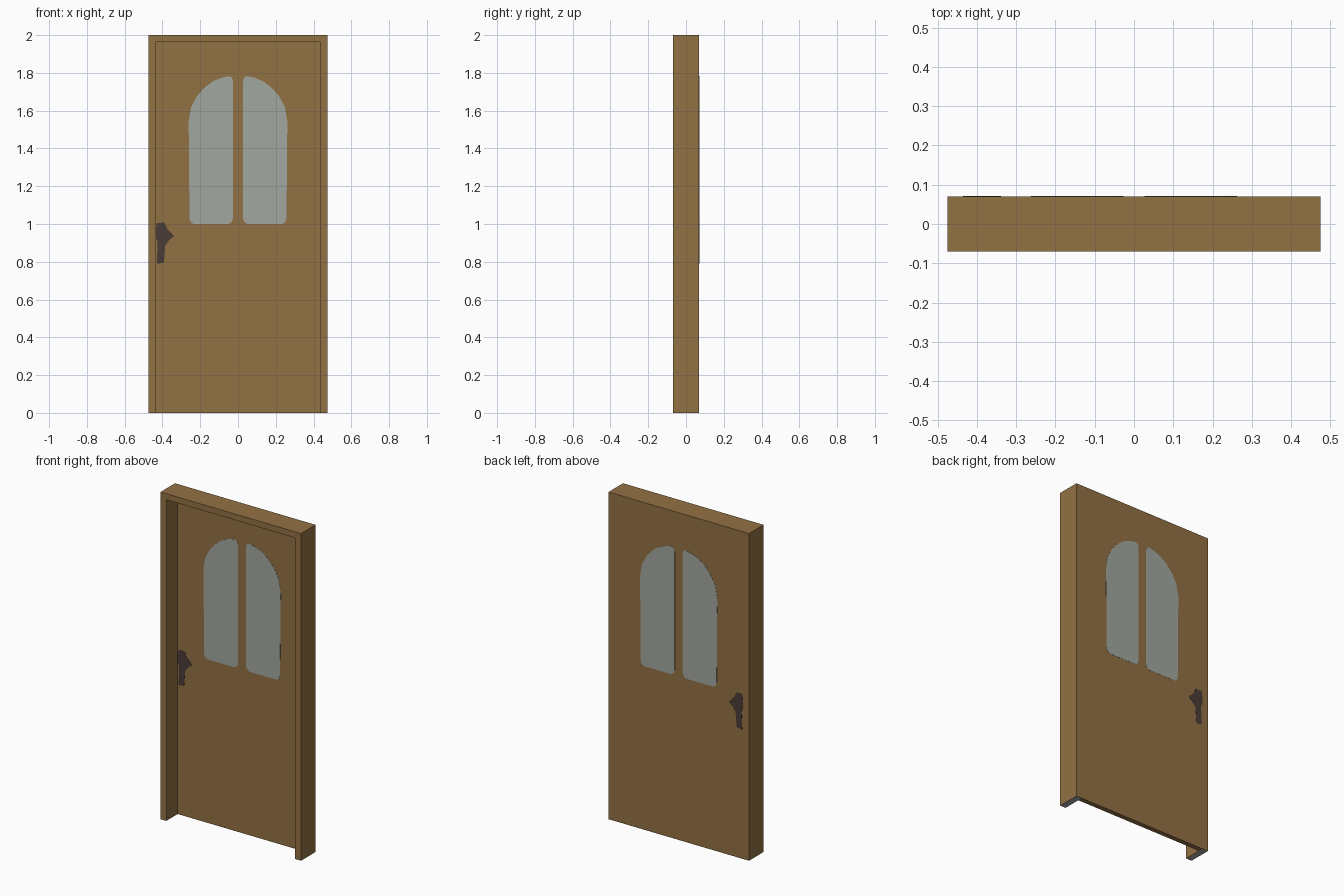
import bpy, bmesh

cube = bpy.data.objects.get("Cube")
if cube:
    bpy.data.objects.remove(cube, do_unlink=True)


def material(name, rgb):
    mat = bpy.data.materials.new(name)
    mat.use_nodes = True
    mat.diffuse_color = (*rgb, 1)
    mat.node_tree.nodes["Principled BSDF"].inputs["Base Color"].default_value = (*rgb, 1)
    return mat


WOOD = material("brown wood", (0.29, 0.165, 0.058))
GLASS = material("pale glass", (0.36, 0.39, 0.35))
IRON = material("dark iron", (0.07, 0.045, 0.04))
CUT_END = material("grey cut end", (0.40, 0.40, 0.40))

HALF_W, HALF_D, HEIGHT = 0.475, 0.07, 2.0
INNER_W, INNER_H = 0.436, 1.963
PANEL_FRONT = 0.04
PLATE = 0.001


def extrude_outline(name, outline, y0, y1, *mats):
    """Prism from an (x, z) outline, running from y0 to y1."""
    bm = bmesh.new()
    face = bm.faces.new([bm.verts.new((x, y0, z)) for x, z in outline])
    result = bmesh.ops.extrude_face_region(bm, geom=[face])
    verts = [v for v in result["geom"] if isinstance(v, bmesh.types.BMVert)]
    bmesh.ops.translate(bm, verts=verts, vec=(0, y1 - y0, 0))
    bmesh.ops.recalc_face_normals(bm, faces=bm.faces[:])
    mesh = bpy.data.meshes.new(name)
    bm.to_mesh(mesh)
    bm.free()
    obj = bpy.data.objects.new(name, mesh)
    bpy.context.collection.objects.link(obj)
    for mat in mats:
        mesh.materials.append(mat)
    return obj


# Frame: two jambs and a lintel, with grey ends where the jambs meet the floor
frame = extrude_outline(
    "door_frame",
    [(-HALF_W, 0), (-HALF_W, HEIGHT), (HALF_W, HEIGHT), (HALF_W, 0),
     (INNER_W, 0), (INNER_W, INNER_H), (-INNER_W, INNER_H), (-INNER_W, 0)],
    -HALF_D, HALF_D, WOOD, CUT_END)
for poly in frame.data.polygons:
    if poly.normal.z < -0.9 and poly.center.z < 0.01:
        poly.material_index = 1

# Door leaf, flush with the back of the frame
extrude_outline(
    "door_leaf",
    [(-INNER_W, 0), (-INNER_W, INNER_H), (INNER_W, INNER_H), (INNER_W, 0)],
    PANEL_FRONT, HALF_D, WOOD)

# Painted details: arched panes and handle, on both faces of the leaf
pane = [(0.027, 1.03), (0.027, 1.755), (0.032, 1.775), (0.047, 1.783), (0.085, 1.775),
        (0.13, 1.757), (0.175, 1.725), (0.215, 1.68), (0.248, 1.62), (0.262, 1.54),
        (0.26, 1.44), (0.257, 1.03), (0.25, 1.01), (0.235, 1.0), (0.05, 1.0), (0.034, 1.01)]
handle = [(-0.43, 1.005), (-0.39, 1.008), (-0.375, 0.975), (-0.36, 0.96), (-0.338, 0.935),
          (-0.365, 0.915), (-0.385, 0.885), (-0.392, 0.795), (-0.43, 0.79),
          (-0.425, 0.9), (-0.435, 0.93), (-0.435, 0.97)]
for side, y0, y1 in (("front", PANEL_FRONT - PLATE, PANEL_FRONT + PLATE),
                     ("back", HALF_D - PLATE, HALF_D + PLATE)):
    for hand, sign in (("left", 1), ("right", -1)):
        extrude_outline(f"{side}_{hand}_pane", [(sign * x, z) for x, z in pane], y0, y1, GLASS)
    extrude_outline(f"{side}_handle", handle, y0, y1, IRON)
